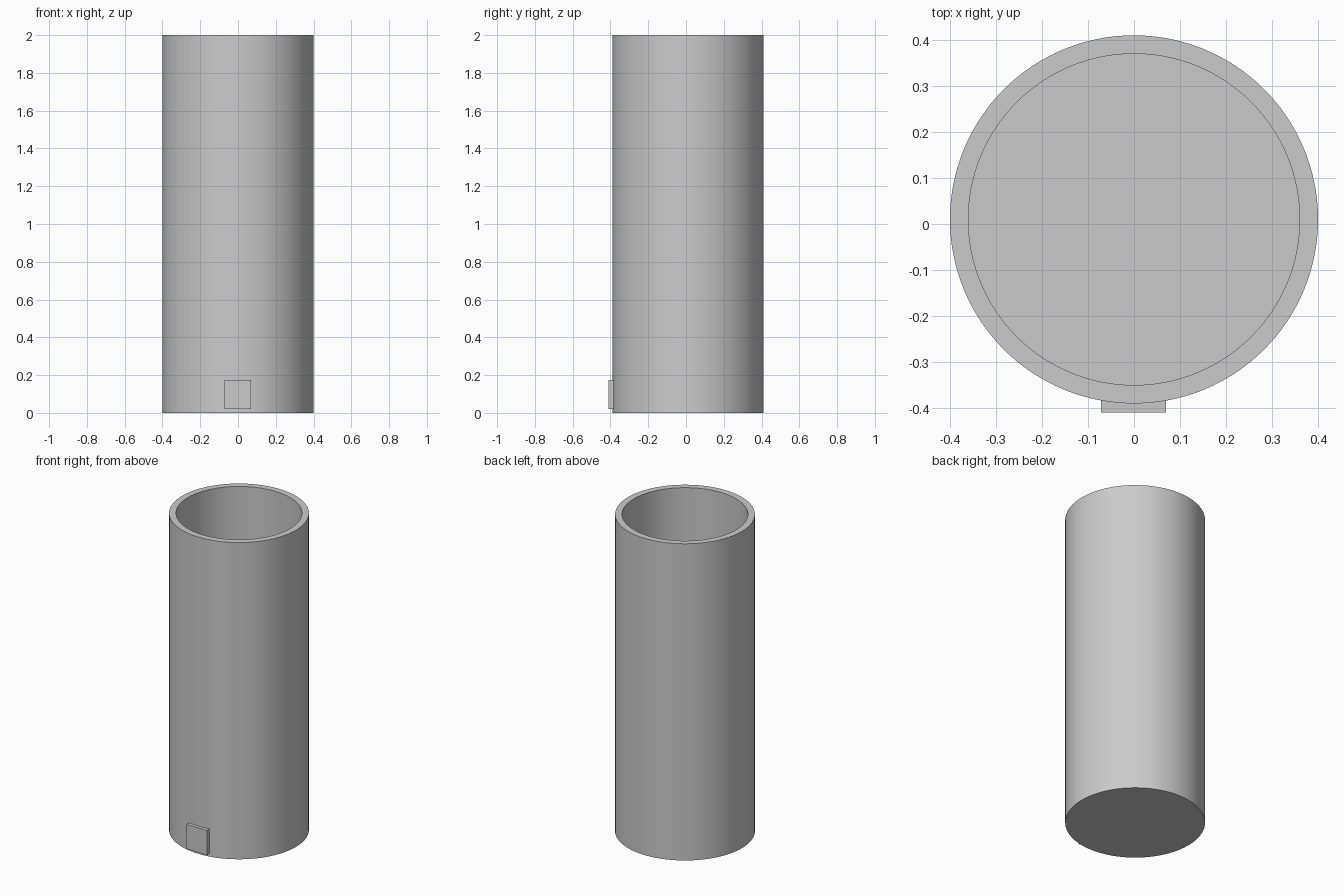
import bpy, bmesh
from math import cos, sin, pi, radians

if "Cube" in bpy.data.objects:
    bpy.data.objects.remove(bpy.data.objects["Cube"])

SIDES = 128
CENTRE_Y = 0.01


def add_object(name, bm):
    bmesh.ops.recalc_face_normals(bm, faces=bm.faces)
    mesh = bpy.data.meshes.new(name)
    bm.to_mesh(mesh)
    bm.free()
    obj = bpy.data.objects.new(name, mesh)
    bpy.context.collection.objects.link(obj)
    return obj


def ring(bm, radius, z):
    return [bm.verts.new((radius * cos(2 * pi * i / SIDES),
                          CENTRE_Y + radius * sin(2 * pi * i / SIDES), z))
            for i in range(SIDES)]


# Open-topped tube: outer wall, rim, inner wall, with a closed floor
bm = bmesh.new()
profile = [(0.40, 0.0), (0.40, 2.0), (0.36, 2.0), (0.36, 0.04)]
rings = [ring(bm, r, z) for r, z in profile]
for a, b in zip(rings, rings[1:]):
    for i in range(SIDES):
        j = (i + 1) % SIDES
        bm.faces.new((a[i], a[j], b[j], b[i]))
bm.faces.new(rings[0])
bm.faces.new(rings[-1])
body = add_object("container_body", bm)
bpy.context.view_layer.objects.active = body
body.select_set(True)
bpy.ops.object.shade_smooth_by_angle(angle=radians(30))

# Small rectangular plate low on the front, slightly sunk into the wall
bm = bmesh.new()
bmesh.ops.create_cube(bm, size=1)
bmesh.ops.scale(bm, vec=(0.142, 0.03, 0.155), verts=bm.verts)
bmesh.ops.translate(bm, vec=(-0.001, -0.395, 0.0975), verts=bm.verts)
add_object("front_plate", bm)
